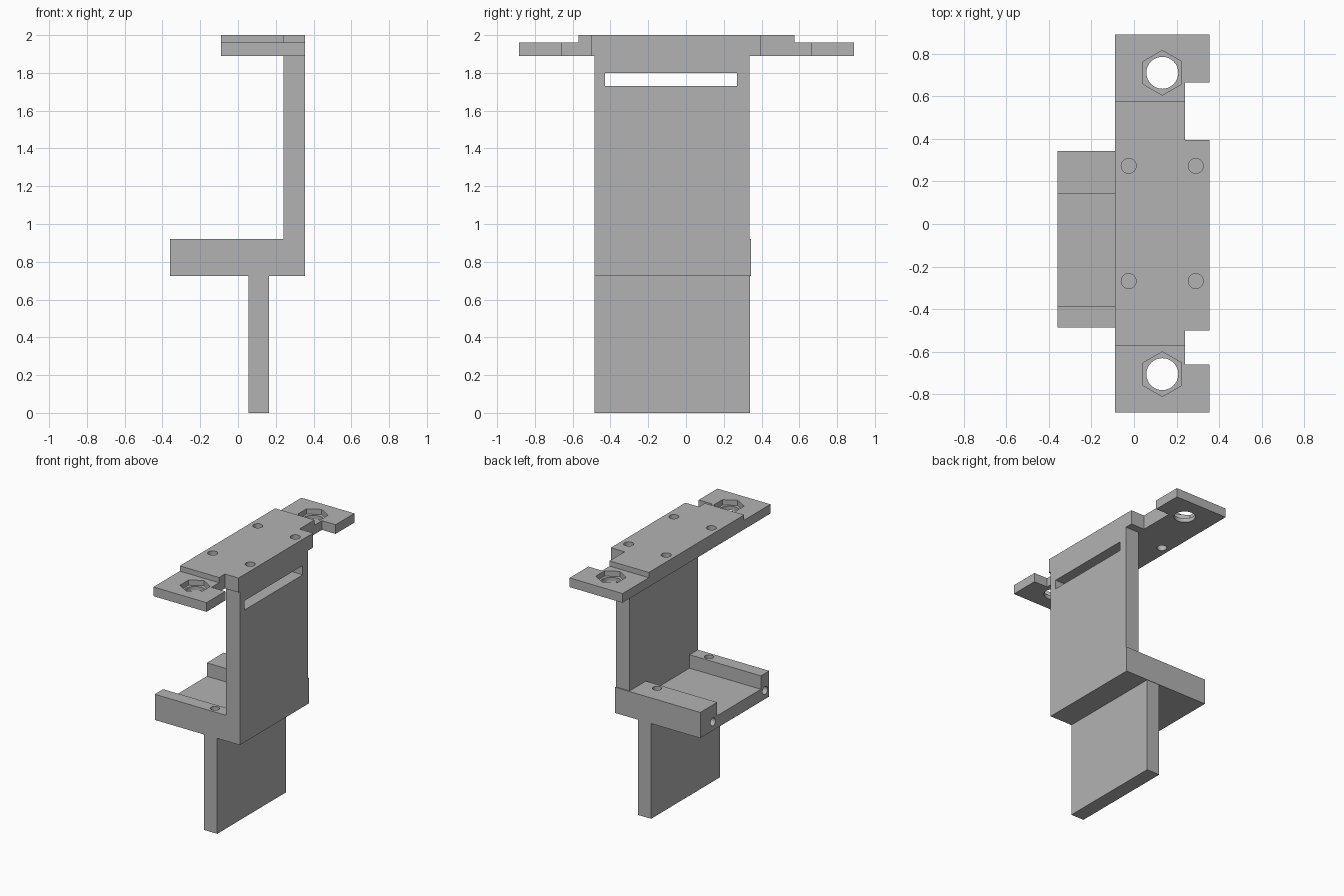
import bpy, bmesh, math
from mathutils import Matrix, Vector

if "Cube" in bpy.data.objects:
    bpy.data.objects.remove(bpy.data.objects["Cube"])

grey = bpy.data.materials.new("light_grey")
grey.use_nodes = True
grey.diffuse_color = (0.45, 0.45, 0.45, 1)
grey.node_tree.nodes["Principled BSDF"].inputs["Base Color"].default_value = grey.diffuse_color


def prism(name, outline, z0, z1, matrix=Matrix()):
    """Extrude a flat outline from z0 to z1."""
    bm = bmesh.new()
    face = bm.faces.new([bm.verts.new((x, y, z0)) for x, y in outline])
    out = bmesh.ops.extrude_face_region(bm, geom=[face])
    top = [v for v in out["geom"] if isinstance(v, bmesh.types.BMVert)]
    bmesh.ops.translate(bm, verts=top, vec=(0, 0, z1 - z0))
    bmesh.ops.transform(bm, matrix=matrix, verts=bm.verts)
    bmesh.ops.recalc_face_normals(bm, faces=bm.faces)
    mesh = bpy.data.meshes.new(name)
    bm.to_mesh(mesh)
    bm.free()
    mesh.materials.append(grey)
    ob = bpy.data.objects.new(name, mesh)
    bpy.context.collection.objects.link(ob)
    return ob


def box(name, x0, x1, y0, y1, z0, z1):
    return prism(name, [(x0, y0), (x1, y0), (x1, y1), (x0, y1)], z0, z1)


def ring(x, y, r, sides=32):
    angles = [math.pi / 2 + math.tau * i / sides for i in range(sides)]
    return [(x + r * math.cos(a), y + r * math.sin(a)) for a in angles]


def cut(ob, cutters):
    """Subtract the cutters, bake the result and discard them."""
    for c in cutters:
        c.hide_render = True
        mod = ob.modifiers.new("cut", "BOOLEAN")
        mod.operation = "DIFFERENCE"
        mod.solver = "EXACT"
        mod.object = c
    graph = bpy.context.evaluated_depsgraph_get()
    baked = bpy.data.meshes.new_from_object(ob.evaluated_get(graph))
    ob.modifiers.clear()
    ob.data = baked
    for c in cutters:
        bpy.data.objects.remove(c)


# Bottom blade
box("lower_blade", 0.055, 0.165, -0.485, 0.34, 0, 0.725)

# Shelf with a channel, and cable holes running along each rail
shelf = box("channel_shelf", -0.36, 0.355, -0.485, 0.343, 0.725, 0.92)
tools = [box("channel_cutter", -0.5, 0.24, -0.385, 0.14, 0.818, 1.1)]
for y in (-0.435, 0.19):
    tools.append(prism("rail_top_cutter", ring(0.11, y, 0.032), 0.79, 1.1))
    along_x = Matrix.Translation(Vector((0, y, 0.79))) @ Matrix.Rotation(math.pi / 2, 4, "Y")
    tools.append(prism("rail_end_cutter", ring(0, 0, 0.03), -0.5, 0.11, along_x))
cut(shelf, tools)

# Upright wall with a strap slot
wall = box("upright_wall", 0.24, 0.355, -0.485, 0.335, 0.92, 1.89)
cut(wall, [box("slot_cutter", 0.1, 0.5, -0.43, 0.27, 1.73, 1.80)])

# Mounting plate with side notches and lowered end tabs
plate = prism("mounting_plate", [
    (-0.09, -0.885), (0.355, -0.885), (0.355, -0.66), (0.24, -0.66),
    (0.24, -0.5), (0.355, -0.5), (0.355, 0.395), (0.24, 0.395),
    (0.24, 0.665), (0.355, 0.665), (0.355, 0.89), (-0.09, 0.89)], 1.89, 2)
tools = [box("tab_cutter", -0.5, 0.5, -1.2, -0.57, 1.96, 2.2),
         box("tab_cutter", -0.5, 0.5, 0.575, 1.2, 1.96, 2.2)]
# Bolt holes with hexagonal nut recesses
for y in (-0.705, 0.71):
    tools.append(prism("bolt_cutter", ring(0.133, y, 0.075), 1.7, 2.2))
    tools.append(prism("nut_cutter", ring(0.133, y, 0.105, 6), 1.92, 2.2))
# Small screw holes
for x in (-0.025, 0.29):
    for y in (-0.268, 0.273):
        tools.append(prism("screw_cutter", ring(x, y, 0.035), 1.8, 2.2))
cut(plate, tools)

# Smooth only the round hole walls
for ob in (shelf, plate):
    bpy.ops.object.select_all(action="DESELECT")
    ob.select_set(True)
    bpy.context.view_layer.objects.active = ob
    bpy.ops.object.shade_smooth_by_angle(angle=math.radians(30))
